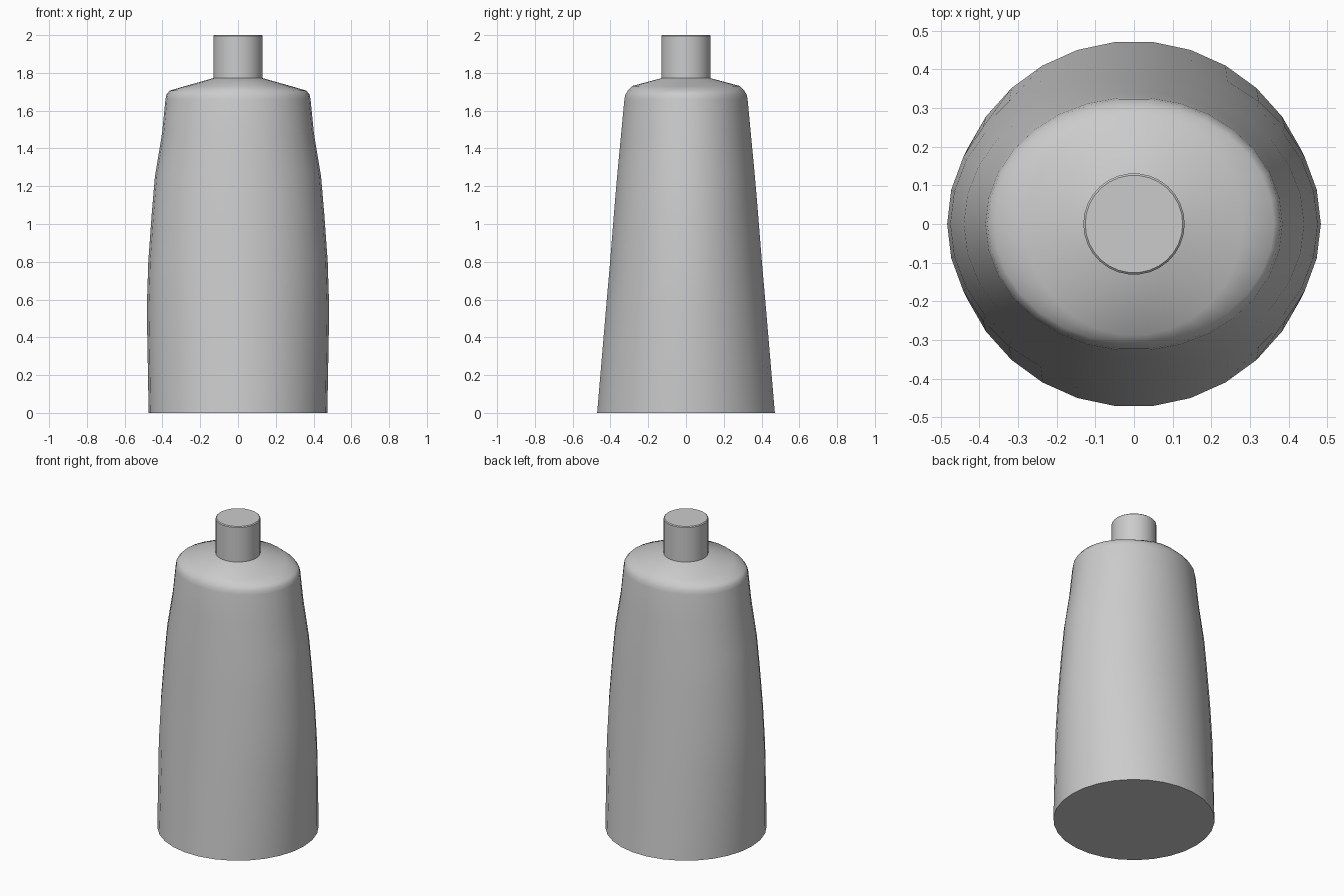
import bpy, bmesh, math

if "Cube" in bpy.data.objects:
    bpy.data.objects.remove(bpy.data.objects["Cube"])

SIDES = 30


def loft(name, rings):
    """Closed solid through elliptical rings (half width x, half depth y, z)."""
    bm = bmesh.new()
    loops = []
    for rx, ry, z in rings:
        loops.append([bm.verts.new((rx * math.cos(2 * math.pi * i / SIDES),
                                    ry * math.sin(2 * math.pi * i / SIDES), z))
                      for i in range(SIDES)])
    for a, b in zip(loops, loops[1:]):
        for i in range(SIDES):
            j = (i + 1) % SIDES
            bm.faces.new((a[i], a[j], b[j], b[i]))
    bm.faces.new(loops[0][::-1])
    bm.faces.new(loops[-1])
    mesh = bpy.data.meshes.new(name)
    bm.to_mesh(mesh)
    bm.free()
    obj = bpy.data.objects.new(name, mesh)
    bpy.context.collection.objects.link(obj)
    bpy.ops.object.select_all(action='DESELECT')
    obj.select_set(True)
    bpy.context.view_layer.objects.active = obj
    bpy.ops.object.shade_smooth_by_angle(angle=math.radians(40))
    return obj


# Bottle: round base, oval shoulder, cylindrical neck
loft("bottle", [
    (0.473, 0.473, 0.0),
    (0.483, 0.426, 0.55),
    (0.475, 0.404, 0.80),
    (0.457, 0.384, 1.05),
    (0.440, 0.367, 1.25),
    (0.402, 0.345, 1.48),
    (0.384, 0.328, 1.66),
    (0.379, 0.323, 1.685),
    (0.362, 0.310, 1.706),
    (0.280, 0.288, 1.730),
    (0.131, 0.131, 1.772),
    (0.131, 0.131, 1.995),
    (0.126, 0.126, 2.0),
])
